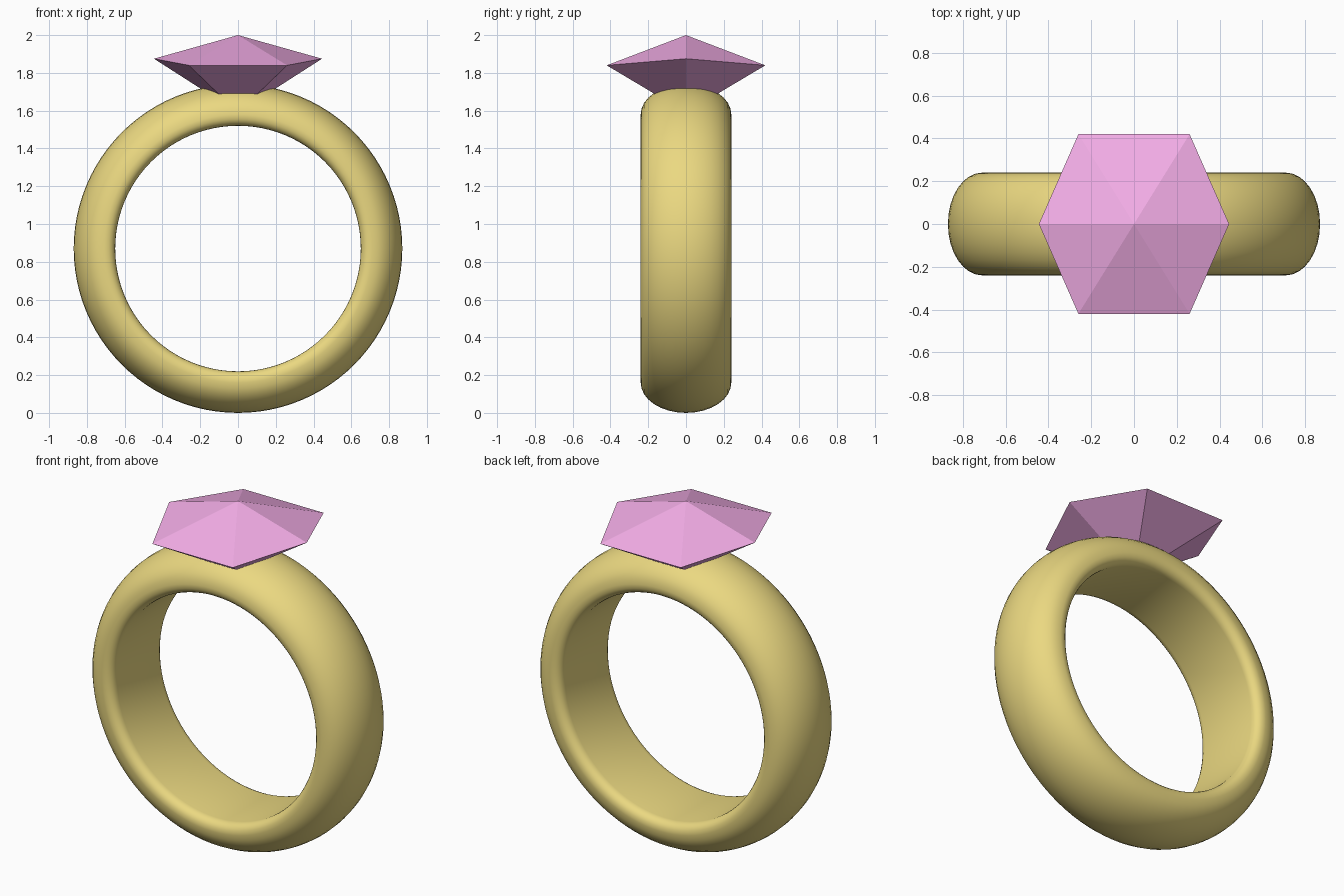
import bpy, bmesh, math
from mathutils import Vector, Matrix

if "Cube" in bpy.data.objects:
    bpy.data.objects.remove(bpy.data.objects["Cube"])

def make_object(name, bm, color):
    bmesh.ops.recalc_face_normals(bm, faces=bm.faces)
    me = bpy.data.meshes.new(name)
    bm.to_mesh(me)
    bm.free()
    ob = bpy.data.objects.new(name, me)
    bpy.context.collection.objects.link(ob)
    mat = bpy.data.materials.new(name + "_color")
    mat.diffuse_color = (*color, 1)
    mat.use_nodes = True
    mat.node_tree.nodes["Principled BSDF"].inputs["Base Color"].default_value = mat.diffuse_color
    me.materials.append(mat)
    return ob

CENTER_Z, HALF_W = 0.87, 0.24

# band cross-section (y, radius): domed outside, softly rounded inner edges
dome = [(HALF_W * math.cos(math.pi * i / 16), 0.71 + 0.16 * math.sin(math.pi * i / 16))
        for i in range(17)]
fillet = [(0.19 + 0.05 * math.cos(a), 0.70 - 0.05 * math.sin(a))
          for a in (math.pi / 2 * i / 5 for i in range(6))]
inner = [(-y, r) for y, r in fillet] + [(y, r) for y, r in reversed(fillet)]
profile = dome + inner

# band: profile swept around the y axis
bm = bmesh.new()
SEGS = 96
rings = []
for s in range(SEGS):
    a = 2 * math.pi * s / SEGS
    rings.append([bm.verts.new((r * math.sin(a), y, CENTER_Z + r * math.cos(a)))
                  for y, r in profile])
n = len(profile)
for s in range(SEGS):
    A, B = rings[s], rings[(s + 1) % SEGS]
    for i in range(n):
        j = (i + 1) % n
        bm.faces.new((A[i], A[j], B[j], B[i]))
band = make_object("ring_band", bm, (0.83, 0.69, 0.22))
bpy.context.view_layer.objects.active = band
band.select_set(True)
bpy.ops.object.shade_smooth_by_angle(angle=math.radians(40))

# gem: six-sided crown over a pointed base sunk into the band
bm = bmesh.new()
top = bm.verts.new((0, 0, 2.0))
tip = bm.verts.new((0, 0, 1.59))
girdle = [bm.verts.new(p) for p in (
    (0.445, 0, 1.875), (0.26, 0.42, 1.84), (-0.26, 0.42, 1.84),
    (-0.445, 0, 1.875), (-0.26, -0.42, 1.84), (0.26, -0.42, 1.84))]
for i in range(6):
    a, b = girdle[i], girdle[(i + 1) % 6]
    bm.faces.new((a, b, top))
    bm.faces.new((b, a, tip))
make_object("gemstone", bm, (0.9, 0.42, 0.8))
